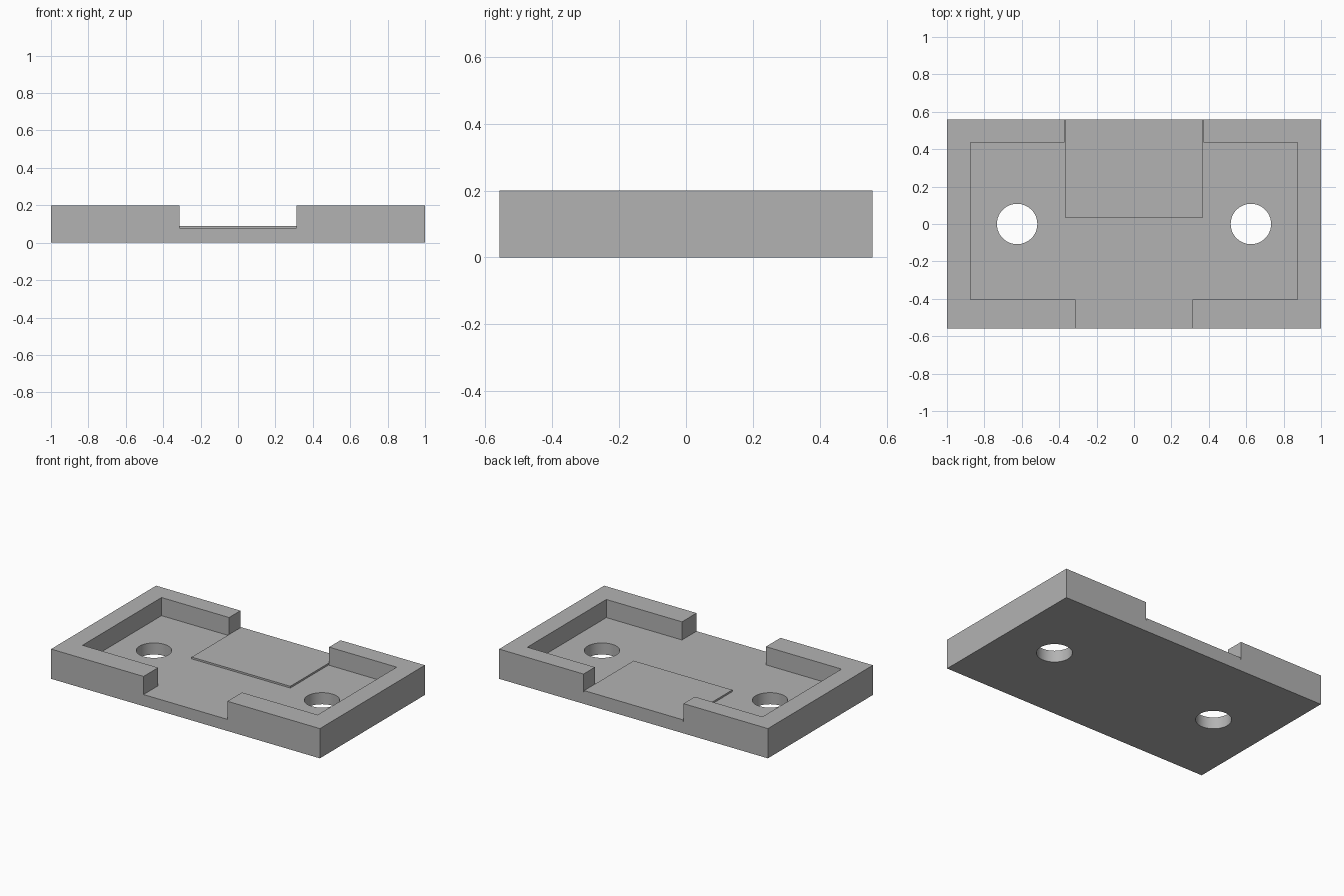
import bpy
import bmesh
from math import radians

cube = bpy.data.objects.get("Cube")
if cube:
    bpy.data.objects.remove(cube, do_unlink=True)

HALF_X, HALF_Y, HEIGHT = 1.0, 0.558, 0.2
FLOOR, PAD_TOP = 0.078, 0.09
OUT = HALF_Y + 0.2          # cutters run past the body

grey = bpy.data.materials.new("plain grey")
grey.use_nodes = True
grey.diffuse_color = (0.45, 0.45, 0.45, 1)
grey.node_tree.nodes["Principled BSDF"].inputs["Base Color"].default_value = grey.diffuse_color


def prism(name, outline, z0, z1):
    """Extrude a flat outline from z0 up to z1."""
    bm = bmesh.new()
    face = bm.faces.new([bm.verts.new((x, y, z0)) for x, y in outline])
    top = bmesh.ops.extrude_face_region(bm, geom=[face])["geom"]
    verts = [v for v in top if isinstance(v, bmesh.types.BMVert)]
    bmesh.ops.translate(bm, verts=verts, vec=(0, 0, z1 - z0))
    bmesh.ops.recalc_face_normals(bm, faces=bm.faces)
    mesh = bpy.data.meshes.new(name)
    bm.to_mesh(mesh)
    bm.free()
    mesh.materials.append(grey)
    obj = bpy.data.objects.new(name, mesh)
    bpy.context.collection.objects.link(obj)
    return obj


def rectangle(half_x, y0, y1):
    return [(-half_x, y0), (half_x, y0), (half_x, y1), (-half_x, y1)]


def cut(target, cutter):
    """Subtract the cutter and remove it."""
    mod = target.modifiers.new("cut", "BOOLEAN")
    mod.operation, mod.solver, mod.object = "DIFFERENCE", "EXACT", cutter
    bpy.ops.object.select_all(action="DESELECT")
    bpy.context.view_layer.objects.active = target
    target.select_set(True)
    bpy.ops.object.modifier_apply(modifier=mod.name)
    bpy.data.objects.remove(cutter, do_unlink=True)


# Tray body
tray = prism("tray", rectangle(HALF_X, -HALF_Y, HALF_Y), 0, HEIGHT)

# Recess with a front gap and a wider back gap through the rim
right_side = [(0.312, -OUT), (0.312, -0.403), (0.875, -0.403),
              (0.875, 0.437), (0.372, 0.437), (0.372, OUT)]
left_side = [(-x, y) for x, y in reversed(right_side)]
cut(tray, prism("recess_cutter", right_side + left_side, FLOOR, HEIGHT + 0.2))

# Round through holes
for side in (-1, 1):
    bpy.ops.mesh.primitive_cylinder_add(vertices=64, radius=0.108, depth=1,
                                        location=(side * 0.625, 0, 0))
    hole = bpy.context.object
    hole.data.materials.append(grey)
    cut(tray, hole)
bpy.ops.object.shade_smooth_by_angle(angle=radians(30))

# Thin raised pad reaching the back edge
prism("raised_pad", rectangle(0.367, 0.032, HALF_Y), FLOOR, PAD_TOP)
